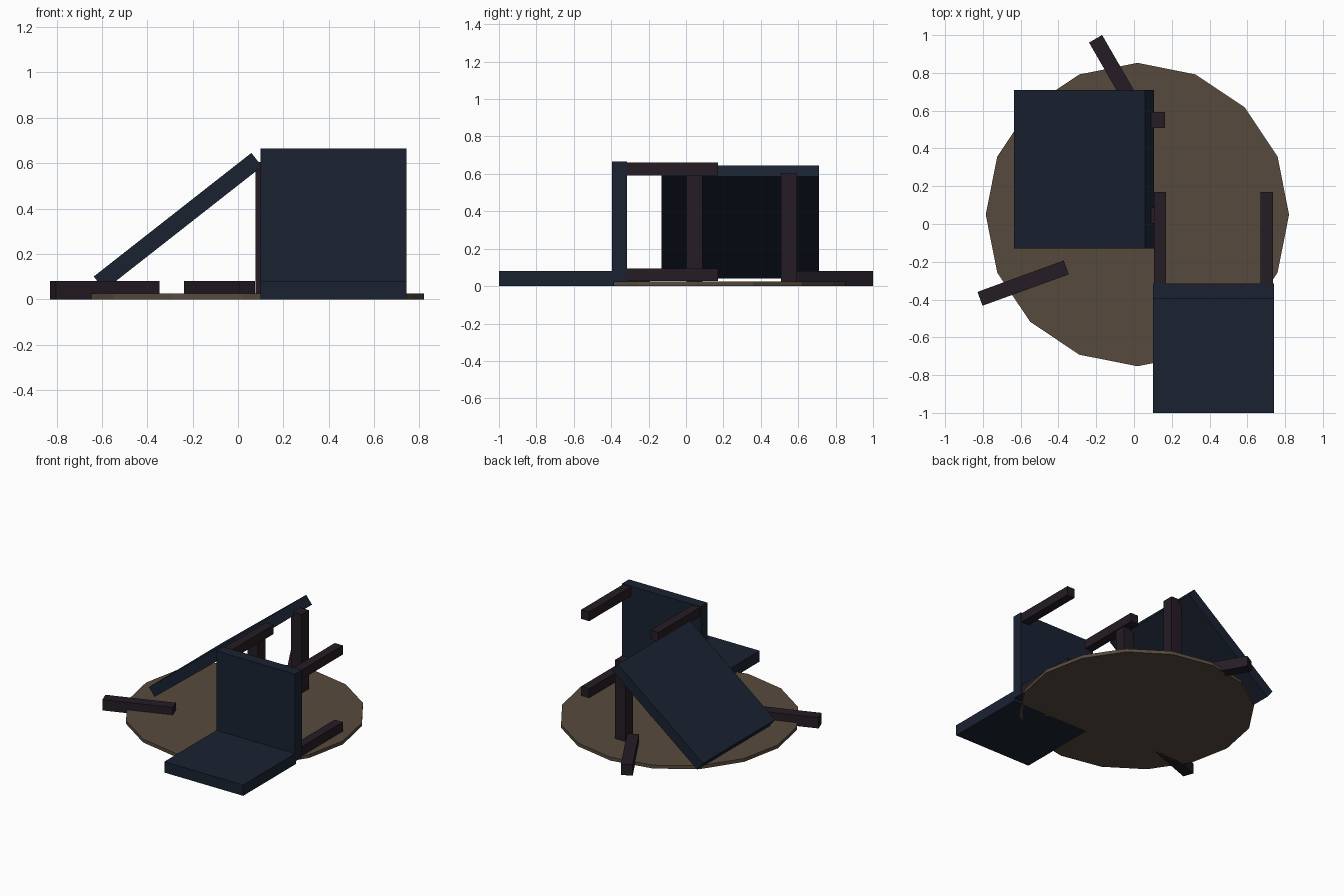
import bpy, math

if "Cube" in bpy.data.objects:
    bpy.data.objects.remove(bpy.data.objects["Cube"])


def material(name, rgb):
    m = bpy.data.materials.new(name)
    m.diffuse_color = (*rgb, 1)
    m.use_nodes = True
    m.node_tree.nodes["Principled BSDF"].inputs["Base Color"].default_value = m.diffuse_color
    return m


navy = material("navy_paint", (0.010, 0.016, 0.031))
dark = material("dark_wood", (0.018, 0.012, 0.018))
earth = material("brown_floor", (0.095, 0.068, 0.046))


def box(name, centre, size, mat, rot=(0, 0, 0)):
    bpy.ops.mesh.primitive_cube_add(size=1, location=centre,
                                    rotation=[math.radians(a) for a in rot])
    o = bpy.context.object
    o.name = name
    o.scale = size
    bpy.ops.object.transform_apply(location=False, rotation=False, scale=True)
    o.data.materials.append(mat)
    return o


def span(name, lo, hi, mat):
    return box(name, [(a + b) / 2 for a, b in zip(lo, hi)],
               [b - a for a, b in zip(lo, hi)], mat)


# Round 16-sided floor patch
bpy.ops.mesh.primitive_cylinder_add(vertices=16, radius=0.803, depth=0.025,
                                    location=(0.018, 0.05, 0.0125),
                                    rotation=(0, 0, 0))
floor = bpy.context.object
floor.name = "floor_disc"
floor.data.materials.append(earth)

# Chair tipped onto its back
span("chair_seat", (0.10, -0.395, 0.022), (0.742, -0.315, 0.665), navy)
span("chair_back", (0.10, -1.0, 0.0), (0.742, -0.385, 0.08), navy)
for x in (0.105, 0.67):
    for z in (0.027, 0.592):
        span("chair_leg", (x, -0.32, z), (x + 0.065, 0.17, z + 0.068), dark)

# Collapsed table: sloping top
tilt = math.degrees(math.atan2(0.545, 0.695))
box("table_top", (-0.265, 0.29, 0.343), (0.883, 0.84, 0.076), navy, (0, -tilt, 0))

# Two table legs still standing
for y in (0.002, 0.508):
    span("standing_table_leg", (0.077, y, 0.0), (0.163, y + 0.085, 0.605), dark)

# Two table legs lying on the floor
box("fallen_leg_left", (-0.587, -0.313, 0.04), (0.486, 0.078, 0.08), dark, (0, 0, 20))
box("fallen_leg_back", (-0.082, 0.77, 0.04), (0.486, 0.08, 0.08), dark, (0, 0, -60))
